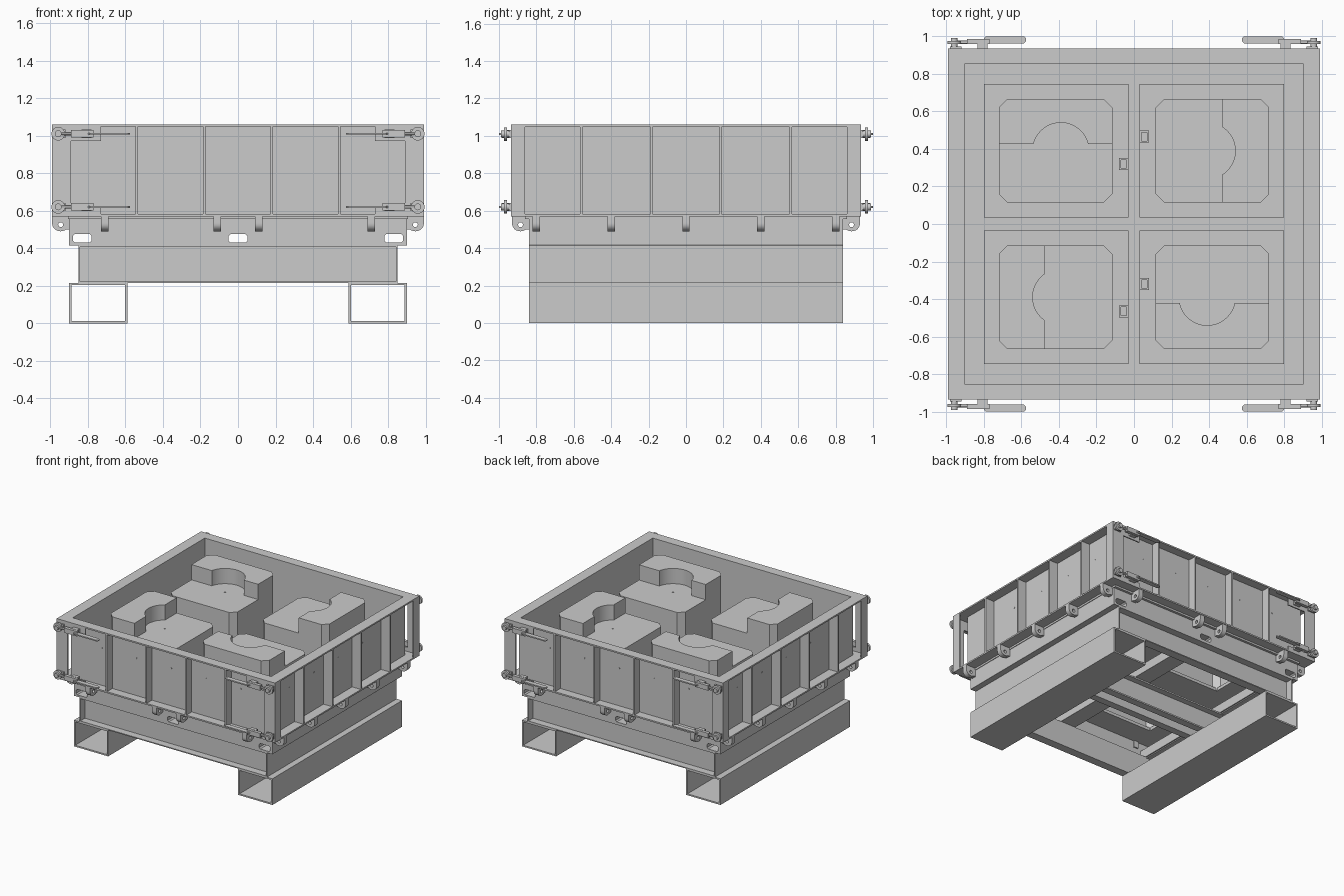
import bpy, bmesh, math

if "Cube" in bpy.data.objects:
    bpy.data.objects.remove(bpy.data.objects["Cube"])

AX = {'x': lambda u, v, w: (w, u, v), 'y': lambda u, v, w: (u, w, v), 'z': lambda u, v, w: (u, v, w)}
BOTH = (-1, 1)


def finish(name, bm):
    bmesh.ops.recalc_face_normals(bm, faces=bm.faces)
    me = bpy.data.meshes.new(name)
    bm.to_mesh(me)
    bm.free()
    ob = bpy.data.objects.new(name, me)
    bpy.context.collection.objects.link(ob)
    return ob


def prism(name, pts, axis, a, b):
    """Solid extrusion of a 2D outline along an axis."""
    bm = bmesh.new()
    lo, hi = [[bm.verts.new(AX[axis](u, v, w)) for u, v in pts] for w in (a, b)]
    bm.faces.new(lo)
    bm.faces.new(hi)
    for i in range(len(pts)):
        j = (i + 1) % len(pts)
        bm.faces.new((lo[i], lo[j], hi[j], hi[i]))
    return finish(name, bm)


def frame(name, outer, inner, axis, a, b):
    """Hollow extrusion between two outlines with equal point counts."""
    bm = bmesh.new()
    o0, i0, o1, i1 = [[bm.verts.new(AX[axis](u, v, w)) for u, v in p]
                      for w in (a, b) for p in (outer, inner)]
    for i in range(len(outer)):
        j = (i + 1) % len(outer)
        for p, q in ((o0, i0), (o1, i1), (o0, o1), (i0, i1)):
            bm.faces.new((p[i], p[j], q[j], q[i]))
    return finish(name, bm)


def rect(u0, u1, v0, v1):
    return [(u0, v0), (u1, v0), (u1, v1), (u0, v1)]


def chamfered(u0, u1, v0, v1, c):
    return [(u0 + c, v0), (u1 - c, v0), (u1, v0 + c), (u1, v1 - c),
            (u1 - c, v1), (u0 + c, v1), (u0, v1 - c), (u0, v0 + c)]


def circle(u, v, r, n=24):
    return [(u + r * math.cos(2 * math.pi * i / n), v + r * math.sin(2 * math.pi * i / n)) for i in range(n)]


def box(name, x0, x1, y0, y1, z0, z1):
    (x0, x1), (y0, y1) = sorted((x0, x1)), sorted((y0, y1))
    return prism(name, rect(x0, x1, y0, y1), 'z', z0, z1)


def cut(ob, cutters):
    for c in cutters:
        m = ob.modifiers.new("cut", 'BOOLEAN')
        m.operation, m.solver, m.object = 'DIFFERENCE', 'EXACT', c
    bpy.context.view_layer.update()
    me = bpy.data.meshes.new_from_object(ob.evaluated_get(bpy.context.evaluated_depsgraph_get()))
    ob.modifiers.clear()
    ob.data = me
    for c in cutters:
        bpy.data.objects.remove(c)


# Hollow skid rails
for s in BOTH:
    x0, x1 = sorted((s * .59, s * .9))
    frame("skid_rail", rect(x0, x1, 0, .215), rect(x0 + .012, x1 - .012, .012, .203), 'y', -.84, .84)

# Lower base: side channels, end channels open outwards, cross beams
for s in BOTH:
    web, lip = s * .85, s * .77
    prism("base_side_channel", [(lip, .215), (web, .215), (web, .415), (lip, .415), (lip, .407),
          (web - s * .008, .407), (web - s * .008, .223), (lip, .223)], 'y', -.84, .84)
    e, w = s * .84, s * .77
    prism("base_end_channel", [(e, .215), (w, .215), (w, .415), (e, .415), (e, .407),
          (w + s * .01, .407), (w + s * .01, .223), (e, .223)], 'x', -.842, .842)
    prism("base_cross_channel", [(s * .04, .215), (s * .10, .215), (s * .10, .227), (s * .05, .227),
          (s * .05, .403), (s * .10, .403), (s * .10, .415), (s * .04, .415)], 'x', -.842, .842)

# Upper base: lengthwise fork tubes with aprons between and above them
for c in (-.83, 0, .83):
    frame("fork_tube", chamfered(c - .07, c + .07, .415, .49, .0005),
          chamfered(c - .05, c + .05, .43, .475, .01), 'y', -.84, .84)
    for s in BOTH:
        box("tube_top_strip", c - .07, c + .07, s * .83, s * .84, .49, .56)
for s in BOTH:
    box("table_side_apron", s * .89, s * .90, -.84, .84, .485, .56)
    for t in BOTH:
        box("table_end_apron", t * .07, t * .76, s * .83, s * .84, .415, .56)

# Deck, raised panels and stepped cores in a four-way pinwheel
for sx, sy, axis, off in ((-1, 1, 'y', .035), (1, 1, 'x', .08), (1, -1, 'y', .03), (-1, -1, 'x', .085)):
    def quad(x0, x1, y0, y1):
        return (*sorted((sx * x0, sx * x1)), *sorted((sy * y0, sy * y1)))
    hole = rect(*quad(.145, .69, .145, .635))
    frame("deck_quarter", rect(*quad(0, .905, 0, .86)), hole, 'z', .555, .57)
    frame("core_panel", rect(*quad(.03, .80, .035, .745)), hole, 'z', .57, .58)
    core = prism("mould_core", chamfered(*quad(.115, .72, .115, .665), .045), 'z', .56, 1.055)
    low = (-.1, .9, -.1, .39 + off) if axis == 'y' else (-.1, .39 + off, -.1, .9)
    cut(core, [box("step_cutter", *quad(*low), .93, 1.3),
               prism("bore_cutter", circle(sx * .39, sy * .39, .15, 48), 'z', .93, 1.3),
               prism("hollow_cutter", chamfered(*quad(.127, .708, .127, .653), .043), 'z', .4, .918)])
    prism("core_centre_pin", circle(sx * .39, sy * .39, .007, 12), 'z', .92, .933)
    for x in (.075, .755):
        for y in (.08, .70):
            prism("panel_bolt", circle(sx * x, sy * y, .008, 12), 'z', .58, .584)
    by = .465 if sx * sy > 0 else .32
    frame("floor_clip", rect(sx * .055 - .025, sx * .055 + .025, sy * by - .032, sy * by + .032),
          rect(sx * .055 - .015, sx * .055 + .015, sy * by - .022, sy * by + .022), 'z', .57, .60)
box("blank_plate", -.69, -.485, -.825, -.775, .57, .574)

# Side wall sheet with top and bottom flanges
inner = rect(-.90, .90, -.855, .855)
frame("wall_sheet", rect(-.91, .91, -.865, .865), inner, 'z', .57, 1.06)
for z in (.57, 1.048):
    frame("wall_flange", rect(-.99, .99, -.935, .935), inner, 'z', z, z + .012)

# Vertical ribs, wall pins and corner plates
for s in BOTH:
    for p in (-.54, -.18, .18, .54):
        box("end_rib", p - .006, p + .006, s * .865, s * .935, .58, 1.05)
    for p in (-.56, -.185, .185, .56):
        box("side_rib", s * .91, s * .99, p - .006, p + .006, .58, 1.05)
    for p in (-.63, -.315, 0, .315, .63):
        prism("end_wall_pin", circle(p, .89, .006, 12), 'y', s * .858, s * .868)
        prism("side_wall_pin", circle(p, .89, .006, 12), 'x', s * .903, s * .913)
    for t in BOTH:
        box("corner_plate", s * .89, s * .99, t * .925, t * .935, .57, 1.06)
        box("corner_plate_lower_arm", s * .73, s * .89, t * .925, t * .935, .57, .615)
        box("corner_plate_upper_arm", s * .73, s * .89, t * .925, t * .935, .97, 1.06)
        box("corner_end_plate", s * .98, s * .99, t * .86, t * .93, .57, 1.06)


# Rounded lifting lugs with a hole, around the table edge
def lug(axis, s, edge, p):
    n, out, hole = 24, [], circle(edge + .045, .525, .013)
    for u, v in circle(0, 0, 1, n):
        if v > 0:
            k = 1 / max(abs(u), abs(v))
            u, v = u * k, v * k
        out.append((edge + .045 + u * .045, .53 + v * .04))
    frame("table_lug", [(s * u, v) for u, v in out], [(s * u, v) for u, v in hole], axis, p - .02, p + .02)
    # short root joining the lug to the table
    a, b = sorted((s * (edge - .02), s * (edge + .015)))
    prism("lug_root", rect(a, b, .50, .57), axis, p - .02, p + .02)


for s in BOTH:
    for p in (-.71, -.11, .11, .71):
        lug('x', s, .84, p)
    for p in (-.8, -.4, 0, .4, .8):
        lug('y', s, .90, p)

# Corner toggle latches
for s in BOTH:
    for t in BOTH:
        for z in (.62, 1.01):
            def part(name, x0, x1, y0, y1, h):
                box(name, s * x0, s * x1, t * y0, t * y1, z - h, z + h)
            part("latch_foot", .78, .835, .935, .965, .022)
            part("latch_body", .77, .89, .958, .985, .02)
            part("latch_anchor", .92, .98, .935, .947, .022)
            prism("latch_pin", circle(s * .958, z, .018), 'y', t * .945, t * .99)
            prism("latch_ring", circle(s * .958, z, .036), 'y', t * .958, t * .974)
            prism("latch_rod", circle(t * .968, z, .009, 12), 'x', s * .78, s * .94)
            prism("latch_handle", [(s * u, t * v) for u, v in
                  chamfered(.575, .80, .963, 1.0, .012)], 'z', z - .005, z + .005)

for ob in bpy.context.scene.objects:
    ob.select_set(True)
    bpy.context.view_layer.objects.active = ob
bpy.ops.object.shade_smooth_by_angle()
